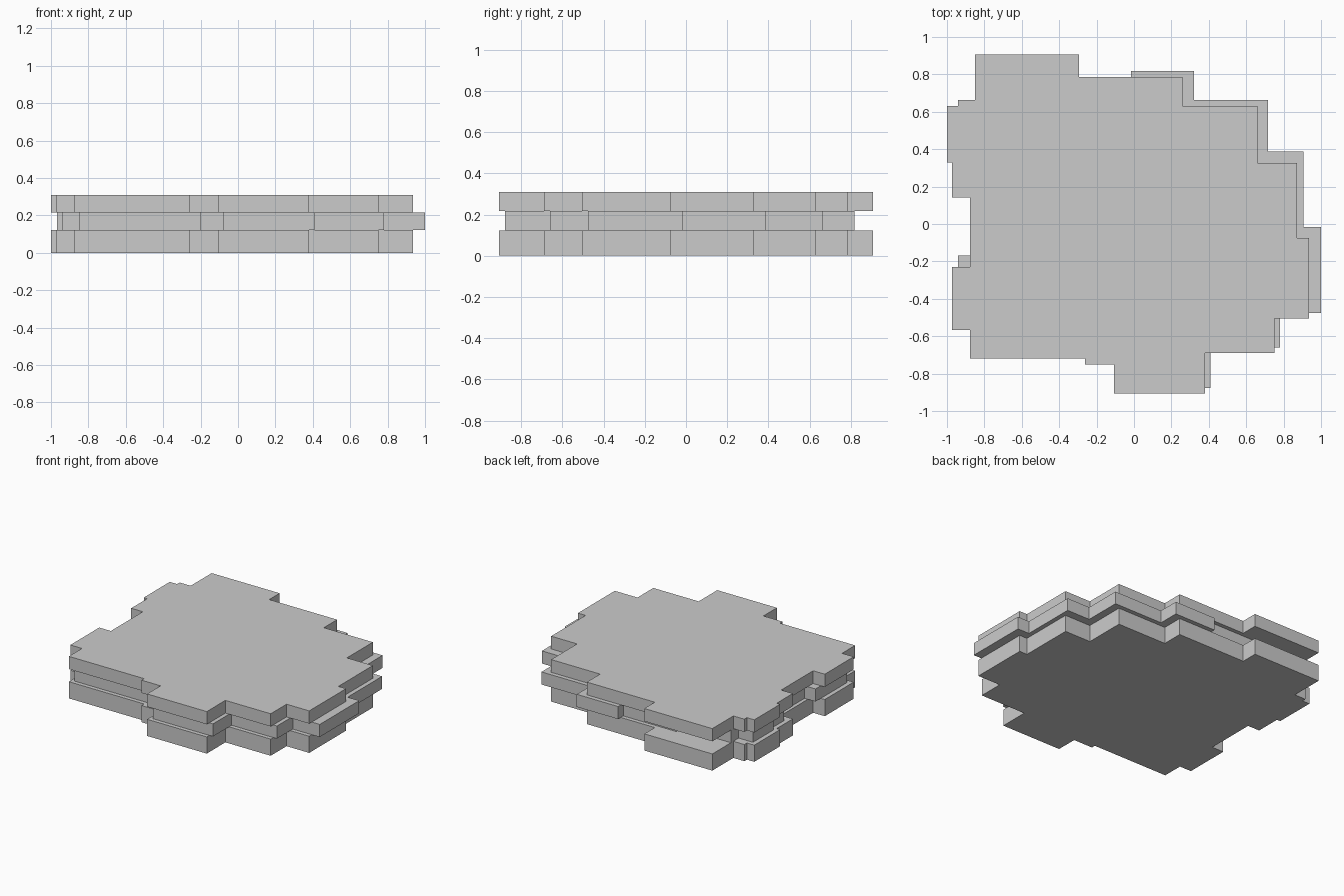
import bpy, bmesh

if "Cube" in bpy.data.objects:
    bpy.data.objects.remove(bpy.data.objects["Cube"])

def outline(start, moves):
    """Stepped outline: moves alternate between a new x and a new y."""
    x, y = start
    pts = [(x, y)]
    for i, v in enumerate(moves):
        if i % 2 == 0:
            x = v
        else:
            y = v
        pts.append((x, y))
    return pts

def slab(name, pts, z0, z1):
    bm = bmesh.new()
    face = bm.faces.new([bm.verts.new((x, y, z0)) for x, y in pts])
    top = bmesh.ops.extrude_face_region(bm, geom=[face])["geom"]
    bmesh.ops.translate(bm, vec=(0, 0, z1 - z0),
                        verts=[g for g in top if isinstance(g, bmesh.types.BMVert)])
    bmesh.ops.recalc_face_normals(bm, faces=bm.faces)
    me = bpy.data.meshes.new(name)
    bm.to_mesh(me)
    bm.free()
    bpy.context.collection.objects.link(bpy.data.objects.new(name, me))

# Outer slabs, clockwise from the back left corner
outer = outline((-0.85, 0.907), [
    -0.295, 0.785, 0.26, 0.63, 0.66, 0.327, 0.872, -0.075, 0.935, -0.505,
    0.75, -0.69, 0.38, -0.907, -0.107, -0.75, -0.262, -0.72, -0.877, -0.567,
    -0.972, -0.23, -0.877, 0.143, -0.972, 0.33, -1.0, 0.632, -0.94, 0.662, -0.85])

# Middle slab, offset towards the back right
middle = outline((-0.85, 0.69), [
    -0.45, 0.755, -0.017, 0.817, 0.32, 0.662, 0.717, 0.388, 0.905, -0.015,
    1.0, -0.475, 0.78, -0.66, 0.41, -0.877, -0.08, -0.72, -0.2, -0.69,
    -0.85, -0.537, -0.94, -0.168, -0.85, 0.2, -0.94, 0.36, -0.967, 0.6, -0.85])

slab("bottom_slab", outer, 0.0, 0.123)
slab("middle_slab", middle, 0.123, 0.216)
slab("top_slab", outer, 0.216, 0.31)
